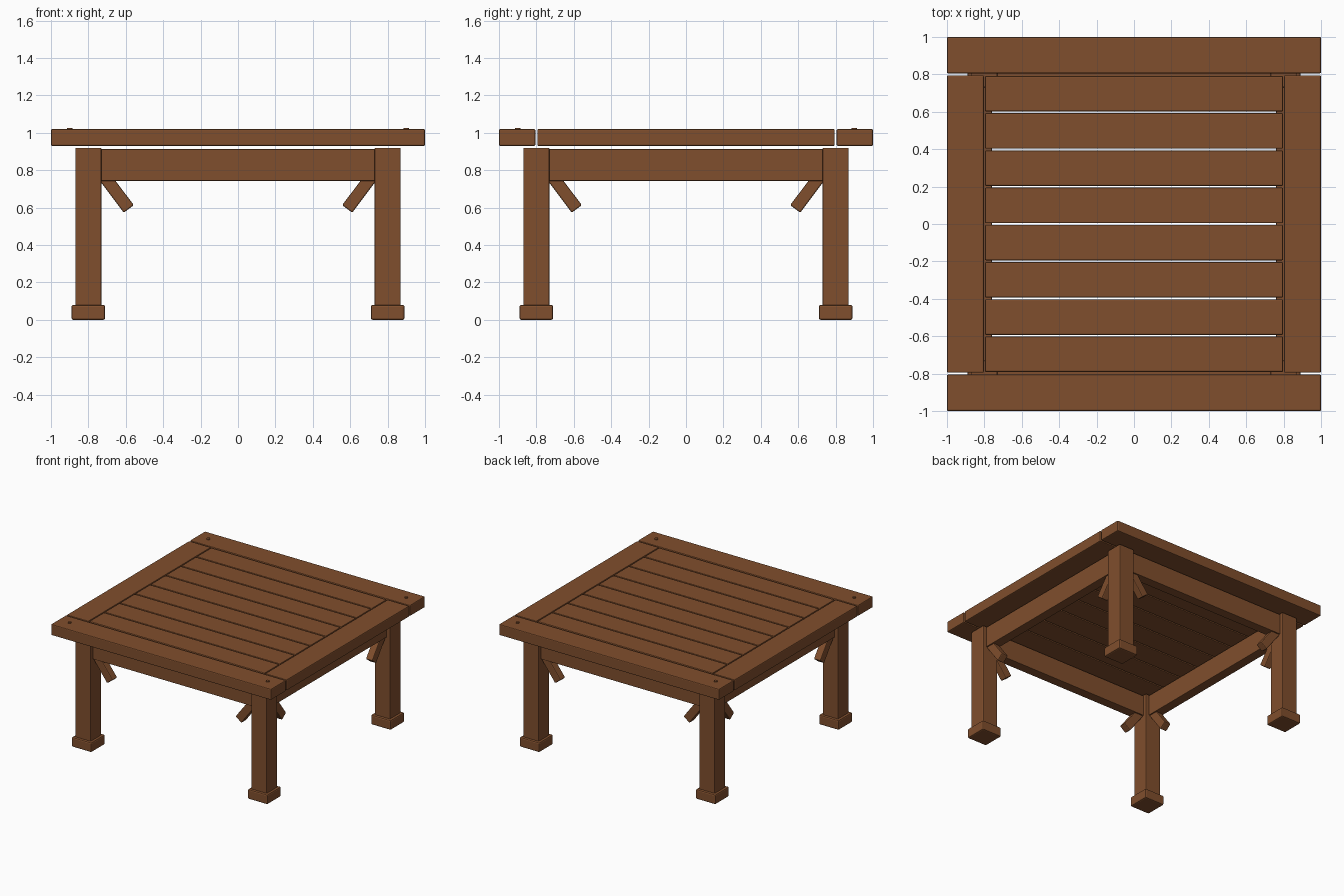
import bpy
import math

cube = bpy.data.objects.get("Cube")
if cube:
    bpy.data.objects.remove(cube, do_unlink=True)

wood = bpy.data.materials.new("warm brown wood")
wood.use_nodes = True
COLOUR = (0.216, 0.077, 0.026, 1)
wood.diffuse_color = COLOUR
wood.node_tree.nodes["Principled BSDF"].inputs["Base Color"].default_value = COLOUR


def board(name, size, centre, rotation=(0, 0, 0), bevel=0.007):
    """A wooden block with softly broken edges."""
    bpy.ops.mesh.primitive_cube_add(size=1, location=centre, rotation=rotation)
    ob = bpy.context.object
    ob.name = name
    ob.scale = size
    bpy.ops.object.transform_apply(location=False, rotation=False, scale=True)
    ob.data.materials.append(wood)
    mod = ob.modifiers.new("Edges", "BEVEL")
    mod.width = bevel
    mod.segments = 2
    return ob


# Table top: frame boards and slats
TOP_Z, THICK = 0.975, 0.09
for s, end, side in ((-1, "front", "right"), (1, "back", "left")):
    board(end + "_top_board", (2, 0.195, THICK), (0, s * 0.9025, TOP_Z))
    board(side + "_top_board", (0.197, 1.59, THICK), (s * 0.9015, 0, TOP_Z))
PITCH = 0.199
for i in range(8):
    board(f"slat_{i + 1}", (1.594, PITCH - 0.009, THICK),
          (0, (i - 3.5) * PITCH, TOP_Z))

# Aprons under the top
for s, end, side in ((-1, "front", "right"), (1, "back", "left")):
    board(end + "_apron", (1.47, 0.08, 0.17), (0, s * 0.8, 0.828), bevel=0.004)
    board(side + "_apron", (0.08, 1.47, 0.17), (s * 0.8, 0, 0.828), bevel=0.004)

# Corners: leg, foot, two braces and a peg
TILT = math.radians(37)
for sx, side in ((-1, "right"), (1, "left")):
    for sy, end in ((-1, "front"), (1, "back")):
        corner = f"{end}_{side}"
        board(corner + "_leg", (0.14, 0.14, 0.86), (sx * 0.8, sy * 0.8, 0.49))
        board(corner + "_foot", (0.18, 0.18, 0.08), (sx * 0.8, sy * 0.8, 0.04), bevel=0.01)
        board(corner + "_brace_x", (0.067, 0.06, 0.3),
              (sx * 0.674, sy * 0.8, 0.713), (0, sx * TILT, 0))
        board(corner + "_brace_y", (0.06, 0.067, 0.3),
              (sx * 0.8, sy * 0.674, 0.713), (-sy * TILT, 0, 0))
        bpy.ops.mesh.primitive_cylinder_add(
            vertices=16, radius=0.014, depth=0.03, location=(sx * 0.9, sy * 0.9, 1.012))
        peg = bpy.context.object
        peg.name = corner + "_peg"
        peg.data.materials.append(wood)
        bpy.ops.object.shade_smooth_by_angle()
